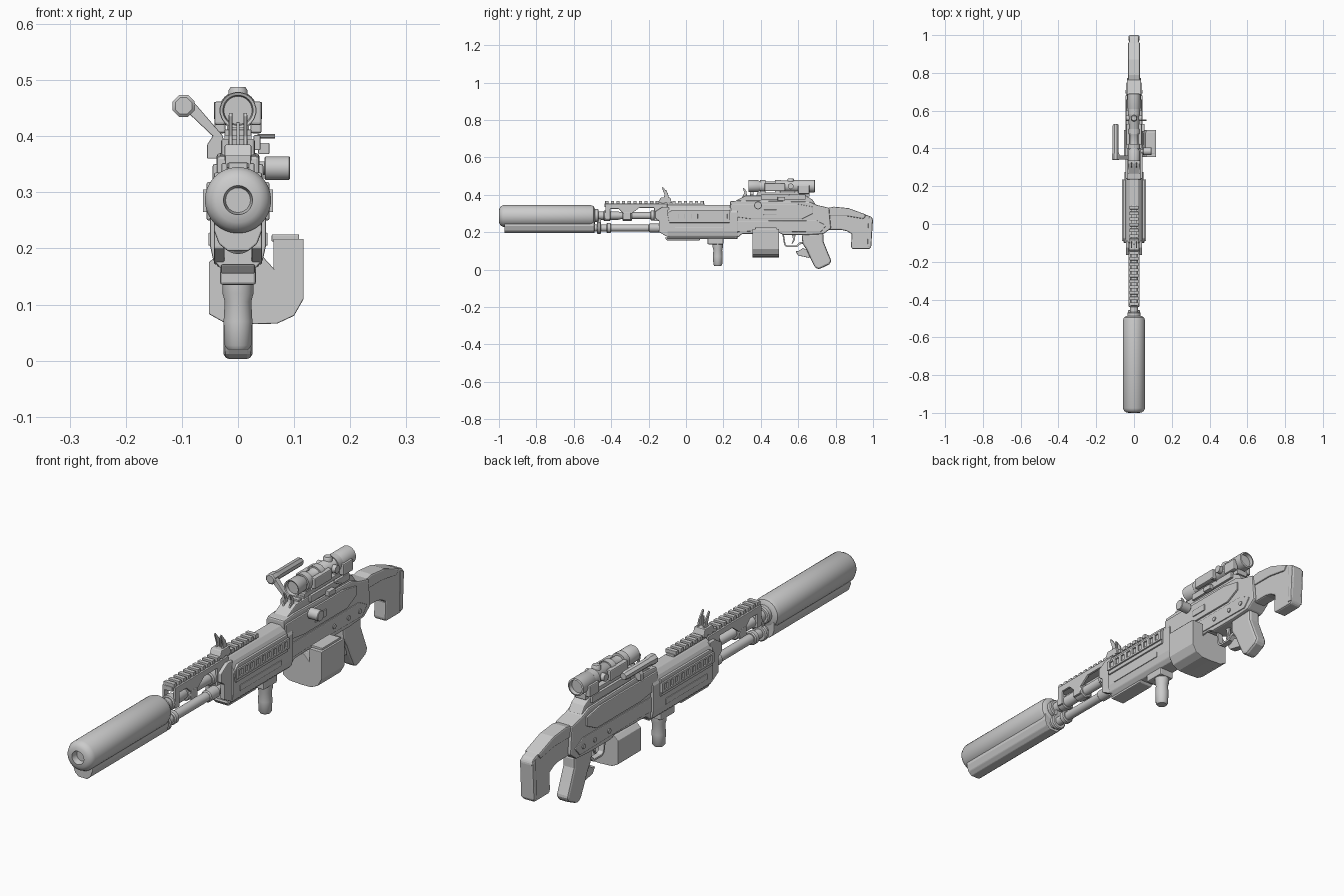
import bpy, bmesh, math
from mathutils import Matrix, Vector


def finish(name, bm, bevel=0.0, smooth=False):
    bmesh.ops.recalc_face_normals(bm, faces=bm.faces)
    me = bpy.data.meshes.new(name)
    bm.to_mesh(me)
    bm.free()
    ob = bpy.data.objects.new(name, me)
    bpy.context.collection.objects.link(ob)
    if smooth:
        me.shade_smooth()
        me.set_sharp_from_angle(angle=math.radians(35))
    if bevel:
        m = ob.modifiers.new("bevel", 'BEVEL')
        m.width, m.segments, m.limit_method = bevel, 2, 'ANGLE'
    return ob


def prism(name, pts, axis, a, b, bevel=0.003):
    """Extrude a 2D outline along an axis: x uses (y,z), y uses (x,z)."""
    bm = bmesh.new()
    put = (lambda p, t: (t, p[0], p[1])) if axis == 'x' else (lambda p, t: (p[0], t, p[1]))
    lo, hi = [[bm.verts.new(put(p, t)) for p in pts] for t in (a, b)]
    bm.faces.new(lo)
    bm.faces.new(hi)
    for i in range(len(pts)):
        j = (i + 1) % len(pts)
        bm.faces.new((lo[i], lo[j], hi[j], hi[i]))
    return finish(name, bm, bevel)


def mirrored(half):
    return half + [(-x, z) for x, z in reversed(half)]


def box(name, x0, x1, y0, y1, z0, z1, bevel=0.002):
    return prism(name, [(y0, z0), (y1, z0), (y1, z1), (y0, z1)], 'x', x0, x1, bevel)


def lathe(name, prof, origin, axis='y', n=28):
    """Turn (distance, radius) pairs about an axis; closed at both ends."""
    bm = bmesh.new()
    rings = []
    for d, r in prof:
        ring = []
        for k in range(n):
            t = 2 * math.pi * (k + 0.5) / n
            u, v = r * math.cos(t), r * math.sin(t)
            co = {'x': (d, u, v), 'y': (u, d, v), 'z': (u, v, d)}[axis]
            ring.append(bm.verts.new(Vector(co) + Vector(origin)))
        rings.append(ring)
    for p, q in zip(rings, rings[1:]):
        for k in range(n):
            j = (k + 1) % n
            bm.faces.new((p[k], p[j], q[j], q[k]))
    bm.faces.new(rings[0])
    bm.faces.new(rings[-1])
    return finish(name, bm, 0, True)


# Muzzle: large can with a bore, plus the lower tube housing
lathe("muzzle_can", [(-0.975, .022), (-1, .026), (-.998, .040), (-.99, .052), (-.975, .059),
                     (-.51, .059), (-.495, .054), (-.487, .04)], (0, 0, .286), n=36)
prism("lower_tube", mirrored([(.018, .195), (.034, .208), (.043, .232), (.04, .27)]), 'y', -.97, -.49, .003)

# Barrel, gas tube and collars
lathe("barrel", [(-.5, .022), (-.36, .022), (-.35, .019), (.0, .019)], (0, 0, .288))
lathe("gas_tube", [(-.5, .018), (0, .018)], (0, 0, .222))
for i, (y0, y1, r) in enumerate([(-.49, -.467, .035), (-.44, -.405, .029), (-.34, -.29, .029), (-.19, -.13, .027)]):
    lathe(f"barrel_collar_{i}", [(y0, r - .004), (y0 + .004, r), (y1 - .004, r), (y1, r - .004)], (0, 0, .288))
for i, (y0, y1, r) in enumerate([(-.475, -.455, .032), (-.425, -.4, .026), (-.2, -.14, .023)]):
    lathe(f"gas_collar_{i}", [(y0, r - .004), (y0 + .004, r), (y1 - .004, r), (y1, r - .004)], (0, 0, .222))
box("collar_bridge", -.013, .013, -.475, -.455, .225, .29)
box("barrel_block", -.03, .03, -.335, -.295, .268, .305)

# Top rail with teeth, supported by an open frame
box("rail_base", -.017, .017, -.435, .1, .335, .353)
for i in range(18):
    y = -.432 + i * .03
    box(f"rail_tooth_{i}", -.023, .023, y, y + .017, .35, .366, .001)
for s in (-1, 1):
    a, b = sorted((s * .019, s * .029))
    prism(f"front_frame_{s}", [(-.43, .27), (-.405, .27), (-.405, .325), (-.36, .325), (-.335, .30), (-.29, .30),
                               (-.25, .33), (-.17, .33), (-.17, .26), (-.10, .26), (-.1, .352), (-.43, .352)],
          'x', a, b, .002)
    a, b = sorted((s * .024, s * .043))
    prism(f"guard_front_cheek_{s}", [(-.145, .20), (-.09, .17), (-.09, .335), (-.125, .335), (-.165, .31), (-.165, .275),
                                     (-.145, .26)], 'x', a, b, .003)

# Handguard with slotted side rails
prism("handguard", mirrored([(.03, .163), (.044, .178), (.05, .205), (.05, .305), (.038, .328), (.022, .345)]),
      'y', -.1, .275, .003)
prism("guard_underside", [(-.115, .172), (-.10, .155), (.07, .155), (.085, .172)], 'x', -.03, .03, .003)
for s in (-1, 1):
    a, b = sorted((s * .045, s * .056))
    prism(f"side_panel_{s}", [(-.09, .25), (.235, .25), (.235, .318), (-.075, .318), (-.1, .30)], 'x', a, b, .003)
    a, b = sorted((s * .054, s * .0625))
    for j, z in enumerate((.265, .297)):
        box(f"side_strip_{s}_{j}", a, b, -.09, .235, z, z + .008, .001)
    for i in range(10):
        y = -.09 + i * .0345
        box(f"side_tooth_{s}_{i}", a, b, y, y + .015, .266, .304, .001)
    a, b = sorted((s * .046, s * .053))
    box(f"lower_panel_{s}", a, b, -.06, .2, .205, .228)

# Folding front sight
prism("front_sight_base", [(-.15, .355), (-.075, .355), (-.085, .385), (-.135, .385)], 'x', -.024, .024)
for s in (-1, 1):
    a, b = sorted((s * .01, s * .016))
    prism(f"front_sight_wing_{s}", [(-.12, .37), (-.088, .37), (-.098, .41), (-.124, .442), (-.128, .436), (-.115, .40)],
          'x', a, b, .001)
box("front_sight_post", -.003, .003, -.112, -.104, .38, .425, .001)

# Foregrip
box("foregrip_mount", -.032, .032, .115, .2, .135, .168, .005)
lathe("foregrip", [(.02, .019), (.027, .024), (.07, .026), (.105, .024), (.12, .028), (.145, .028)],
      (0, .17, 0), 'z', 20)

# Receiver body, feed cover and side panels
prism("receiver", [(.235, .365), (.235, .175), (.27, .165), (.3, .19), (.5, .195), (.52, .185), (.64, .185), (.735, .19),
                   (.775, .22), (.765, .33), (.70, .345), (.66, .362), (.3, .37)], 'x', -.038, .038, .006)
prism("feed_cover", [(.25, .355), (.27, .37), (.32, .395), (.64, .395), (.675, .375), (.695, .345)],
      'x', -.03, .03, .004)
for s in (-1, 1):
    a, b = sorted((s * .034, s * .045))
    prism(f"receiver_upper_panel_{s}", [(.24, .35), (.24, .285), (.35, .27), (.62, .27), (.68, .3), (.68, .335), (.6, .35)],
          'x', a, b, .003)
    a, b = sorted((s * .034, s * .042))
    prism(f"receiver_lower_panel_{s}", [(.24, .26), (.24, .2), (.35, .205), (.72, .2), (.75, .235), (.7, .262)],
          'x', a, b, .003)
    for i, y in enumerate((.54, .63, .70)):
        c, d = sorted((s * .04, s * .046))
        lathe(f"receiver_pin_{s}_{i}", [(c, .009), (d, .009)], (0, y, .228), 'x', 14)
box("ejection_port", .04, .049, .415, .485, .292, .32)
lathe("side_knob_stem", [(.03, .012), (.06, .012)], (0, .385, .343), 'x', 18)
lathe("side_knob", [(.047, .019), (.049, .021), (.091, .021), (.093, .019)], (0, .385, .343), 'x', 20)

# Ammunition box, hanging off to the right
prism("ammo_box", [(-.052, .175), (-.052, .083), (-.025, .068), (.03, .065), (.07, .066), (.1, .08), (.117, .11),
                   (.117, .217), (.063, .217), (.063, .165), (.04, .19), (-.035, .19)], 'y', .355, .498, .002)
box("ammo_box_lid", .06, .109, .37, .485, .212, .225)

# Trigger, guard and pistol grip
guard = [(.515, .19), (.525, .13), (.54, .12), (.595, .12), (.61, .135), (.64, .14)]
inner = [(.64, .15), (.605, .145), (.59, .128), (.543, .128), (.532, .135), (.523, .19)]
prism("trigger_guard", guard + inner, 'x', -.012, .012, .001)
prism("trigger", [(.565, .19), (.585, .19), (.583, .16), (.57, .138), (.565, .14), (.573, .16)], 'x', -.005, .005, .001)
prism("pistol_grip", [(.62, .19), (.735, .195), (.735, .15), (.755, .10), (.778, .045), (.765, .027), (.71, .001),
                      (.69, .01), (.665, .06), (.645, .105), (.622, .14)], 'x', -.026, .026, .01)
prism("grip_finger_rest", [(.585, .098), (.60, .075), (.66, .062), (.66, .10), (.625, .115), (.60, .098)],
      'x', -.014, .014, .003)

# Shoulder stock
prism("stock", [(.73, .325), (.80, .332), (.87, .325), (.99, .283), (1.0, .268), (.99, .12), (.98, .11), (.89, .11),
                (.882, .12), (.886, .19), (.86, .205), (.83, .212), (.74, .212)], 'x', -.026, .026, .009)
prism("cheek_piece", [(.74, .325), (.79, .336), (.87, .328), (.965, .293), (.95, .27), (.86, .285), (.74, .285)],
      'x', -.031, .031, .006)
prism("butt_plate", [(.975, .28), (.998, .27), (.99, .12), (.97, .12)], 'x', -.029, .029, .004)

# Folded carry handle on the left
prism("handle_arm", [(-.03, .36), (-.055, .36), (-.055, .385), (-.045, .40), (-.10, .452), (-.085, .468), (-.028, .402),
                     (-.022, .385)], 'y', .342, .362, .002)
lathe("handle_grip", [(.338, .016), (.342, .021), (.37, .021), (.38, .017), (.52, .017), (.53, .013)],
      (-.097, 0, .454), 'y', 8)

# Scope: tube, turrets, clamp rings and mount
lathe("scope_tube", [(.348, .025), (.335, .027), (.333, .032), (.385, .032), (.40, .024), (.47, .024), (.48, .029),
                     (.60, .029), (.612, .034), (.688, .034), (.69, .028), (.675, .026)], (0, 0, .446))
lathe("scope_top_turret", [(.46, .017), (.482, .017), (.488, .013)], (0, .56, 0), 'z', 18)
for s in (-1, 1):
    a, b = sorted((s * .02, s * .043))
    lathe(f"scope_side_turret_{s}", [(a, .015), (b, .015)], (0, .56, .446), 'x', 18)
    a, b = sorted((s * .022, s * .042))
    box(f"scope_side_box_{s}", a, b, .42, .53, .42, .462, .004)
    box(f"scope_rear_box_{s}", a, b, .60, .66, .405, .45, .004)
    a, b = sorted((s * .028, s * .04))
    box(f"mount_clamp_{s}", a, b, .40, .64, .375, .402)
    # Curved rear sight ears ahead of the scope
    a, b = sorted((s * .011, s * .017))
    prism(f"sight_ear_{s}", [(.30, .385), (.328, .385), (.322, .42), (.308, .438), (.304, .434), (.312, .41)],
          'x', a, b, .001)
for i, y in enumerate((.41, .49, .595)):
    lathe(f"scope_ring_{i}", [(y - .014, .033), (y + .014, .033)], (0, 0, .446), n=20)
    box(f"scope_ring_foot_{i}", -.02, .02, y - .014, y + .014, .39, .43)
box("scope_mount", -.024, .024, .38, .66, .39, .412)
for i in range(10):
    box(f"mount_tooth_{i}", -.024, .024, .345 + i * .033, .362 + i * .033, .393, .402, .001)
box("scope_switch_pod", .036, .056, .49, .53, .368, .388)
lathe("scope_lever", [(.035, .004), (.066, .004)], (0, .55, .40), 'x', 10)
